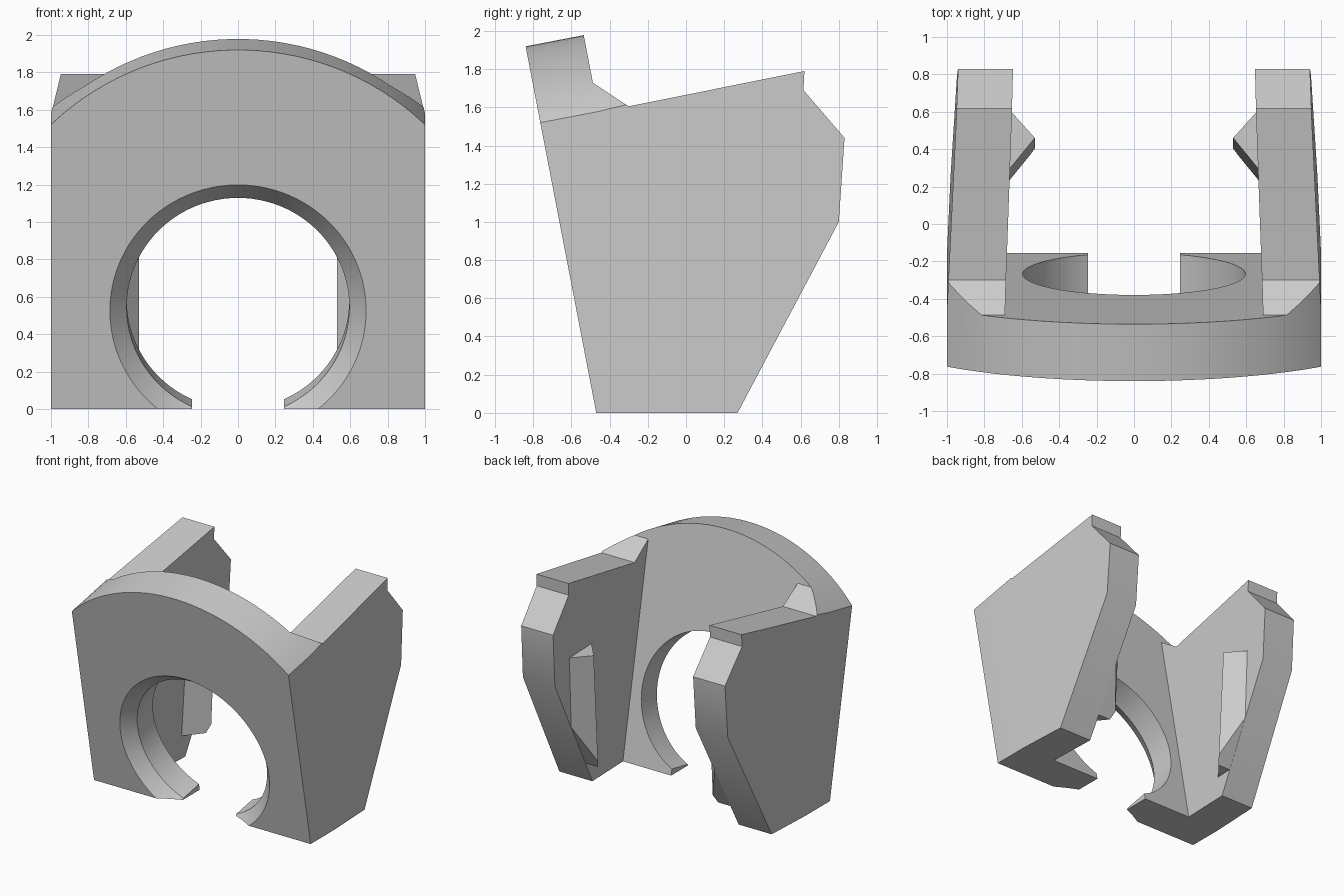
import bpy, bmesh, math
from mathutils import Vector

cube = bpy.data.objects.get("Cube")
if cube:
    bpy.data.objects.remove(cube, do_unlink=True)

# Material
grey = bpy.data.materials.new("light_grey")
grey.use_nodes = True
COLOUR = (0.6, 0.6, 0.6, 1)
grey.diffuse_color = COLOUR
grey.node_tree.nodes["Principled BSDF"].inputs["Base Color"].default_value = COLOUR

# Leaning frame of the front plate: x across, d into the plate, v up along it
TILT = math.atan2(0.37, 1.92)
C, S = math.cos(TILT), math.sin(TILT)
THICK = 0.31


def lean(x, d, v):
    return Vector((x, -0.47 + d * C - v * S, d * S + v * C))


def make(name, bm):
    bmesh.ops.recalc_face_normals(bm, faces=bm.faces)
    mesh = bpy.data.meshes.new(name)
    bm.to_mesh(mesh)
    bm.free()
    mesh.materials.append(grey)
    obj = bpy.data.objects.new(name, mesh)
    bpy.context.collection.objects.link(obj)
    return obj


def loft(name, rings):
    """Closed solid joining matching rings of points."""
    bm = bmesh.new()
    loops = [[bm.verts.new(p) for p in ring] for ring in rings]
    n = len(loops[0])
    for a, b in zip(loops, loops[1:]):
        for i in range(n):
            j = (i + 1) % n
            bm.faces.new((a[i], a[j], b[j], b[i]))
    bm.faces.new(loops[0])
    bm.faces.new(loops[-1])
    return make(name, bm)


def lathe(name, centre, stations, n=128):
    turn = [2 * math.pi * (i + 0.5) / n for i in range(n)]
    return loft(name, [[lean(r * math.cos(a), d, centre + r * math.sin(a)) for a in turn]
                       for d, r in stations])


def trim(bm, point, normal):
    geom = bm.verts[:] + bm.edges[:] + bm.faces[:]
    bmesh.ops.bisect_plane(bm, geom=geom, plane_co=point, plane_no=normal, clear_outer=True)
    bmesh.ops.contextual_create(bm, geom=[e for e in bm.edges if e.is_boundary])


def carve(obj, cutter, operation):
    mod = obj.modifiers.new(operation, 'BOOLEAN')
    mod.operation, mod.object, mod.solver = operation, cutter, 'EXACT'
    bpy.context.view_layer.objects.active = obj
    bpy.ops.object.modifier_apply(modifier=mod.name)
    bpy.data.objects.remove(cutter, do_unlink=True)


# Body: side profile (y, z) extruded across, outer sides tapering behind the plate
side = [(-0.47, 0), (-0.85, 1.97), (-0.545, 2.03), (-0.487, 1.73), (-0.3, 1.605), (0.62, 1.79),
        (0.615, 1.69), (0.83, 1.44), (0.8, 1.0), (0.27, 0)]
side[1], side[2] = lean(0, 0, 2.0)[1:], lean(0, THICK, 2.0)[1:]
side[3] = lean(0, THICK, 1.70)[1:]
body = loft("body", [[(x, y, z) for y, z in side] for x in (-1, 1)])
bm = bmesh.new()
bm.from_mesh(body.data)
for s in (-1, 1):
    trim(bm, lean(s, THICK, 0), (s, 0.048 * C, 0.048 * S))
bmesh.ops.recalc_face_normals(bm, faces=bm.faces)
bm.to_mesh(body.data)
bm.free()

# Rounded top, space between the arms, bevelled hole and slot below it
carve(body, lathe("arc_cutter", 0.523, [(-1, 1.432), (3, 1.432)]), 'INTERSECT')
cavity = [[lean(x, d, v) for x, v in ((-w, -1), (w, -1), (w, 3), (-w, 3))]
          for d, w in ((THICK, 0.69), (2.31, 0.62))]
carve(body, loft("cavity_cutter", cavity), 'DIFFERENCE')
carve(body, lathe("hole_cutter", 0.535, [(-0.1, 0.775), (0.1, 0.595), (0.6, 0.595)]), 'DIFFERENCE')
slot = [[lean(x, d, v) for x, v in ((-0.245, -0.5), (0.245, -0.5), (0.245, 0.5), (-0.245, 0.5))]
        for d in (-0.5, 0.5)]
carve(body, loft("slot_cutter", slot), 'DIFFERENCE')

# Gripping ridges inside the arms, trimmed flush with the slanted back
ridge = loft("grip_ridges", [[(x, y + shift, z) for x, y in ((0.71, 0.66), (0.53, 0.46), (0.71, 0.24))]
                             for z, shift in ((0.19, -0.06), (1.16, 0))])
bm = bmesh.new()
bm.from_mesh(ridge.data)
trim(bm, (0, 0.268, 0), (0, 1, -0.53))
bmesh.ops.recalc_face_normals(bm, faces=bm.faces)
bm.to_mesh(ridge.data)
bm.free()
ridge.modifiers.new("Mirror", 'MIRROR')

# Smooth rounded surfaces, keep hard edges
bpy.ops.object.select_all(action='DESELECT')
body.select_set(True)
bpy.context.view_layer.objects.active = body
bpy.ops.object.shade_smooth_by_angle(angle=math.radians(30))
